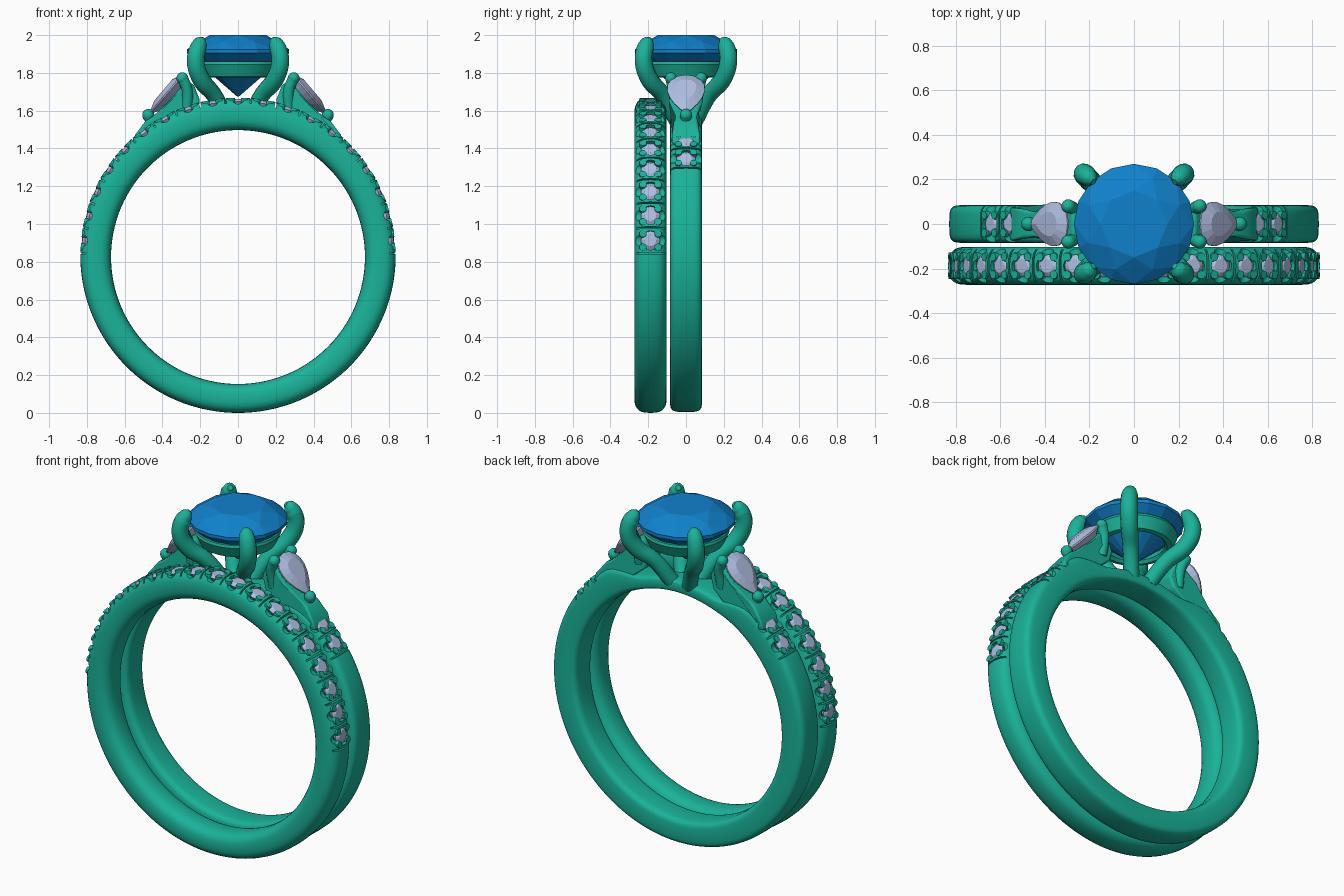
import bpy, bmesh
from math import sin, cos, pi, radians
from mathutils import Matrix, Vector

if "Cube" in bpy.data.objects:
    bpy.data.objects.remove(bpy.data.objects["Cube"])

ZC = 0.835            # height of the band centre
STEP = 9.4            # angle between small stones
BAND_Y = -0.188       # centre of the front band


def material(name, col):
    m = bpy.data.materials.new(name)
    m.diffuse_color = (*col, 1)
    m.use_nodes = True
    m.node_tree.nodes["Principled BSDF"].inputs["Base Color"].default_value = m.diffuse_color
    return m


METAL = material("metal", (0.01, 0.45, 0.32))
BLUE = material("blue_gem", (0.005, 0.22, 0.6))
PALE = material("pale_gem", (0.43, 0.51, 0.75))


def finish(bm, name, mat, smooth=True):
    bmesh.ops.recalc_face_normals(bm, faces=bm.faces)
    me = bpy.data.meshes.new(name)
    bm.to_mesh(me)
    bm.free()
    me.materials.append(mat)
    ob = bpy.data.objects.new(name, me)
    bpy.context.collection.objects.link(ob)
    if smooth:
        shade(ob)
    return ob


def activate(ob):
    bpy.ops.object.select_all(action='DESELECT')
    ob.select_set(True)
    bpy.context.view_layer.objects.active = ob


def shade(ob):
    activate(ob)
    bpy.ops.object.shade_smooth_by_angle(angle=radians(35))


def frame(deg, y, r):
    """Local frame on a band: x tangent, y across, z outward."""
    return (Matrix.Translation((0, 0, ZC)) @ Matrix.Rotation(radians(deg), 4, 'Y')
            @ Matrix.Translation((0, y, r)))


def ring(name, y, r_out, r_in, half, power, segs=144, sect=28):
    bm = bmesh.new()
    rows = []
    for i in range(segs):
        a = 2 * pi * i / segs
        ro, ri = r_out(a), r_in(a)
        row = []
        for j in range(sect):
            t = 2 * pi * j / sect
            c, s = [(1 if v > 0 else -1) * abs(v) ** (2 / power) for v in (cos(t), sin(t))]
            r = (ro + ri) / 2 + c * (ro - ri) / 2
            row.append(bm.verts.new((r * sin(a), y + s * half, ZC + r * cos(a))))
        rows.append(row)
    for i in range(segs):
        p, q = rows[i], rows[(i + 1) % segs]
        for j in range(sect):
            k = (j + 1) % sect
            bm.faces.new((p[j], p[k], q[k], q[j]))
    return finish(bm, name, METAL, False)


def cut(ob, bm):
    tool = finish(bm, "cutter", METAL, False)
    tool.hide_render = True
    mod = ob.modifiers.new("cut", 'BOOLEAN')
    mod.operation, mod.solver, mod.object = 'DIFFERENCE', 'EXACT', tool
    activate(ob)
    bpy.ops.object.modifier_apply(modifier=mod.name)
    bpy.data.objects.remove(tool)


def hull(bm, pts):
    vs = [bm.verts.new(p) for p in pts]
    bmesh.ops.convex_hull(bm, input=vs)


def circle(r, z, n, turn=0):
    return [Vector((r * cos(2 * pi * (i + turn) / n), r * sin(2 * pi * (i + turn) / n), z))
            for i in range(n)]


def cone(bm, r1, r2, depth, mat, segs=12):
    bmesh.ops.create_cone(bm, cap_ends=True, segments=segs, radius1=r1, radius2=r2,
                          depth=depth, matrix=mat)


def pave(ob, name, y, stones, slits):
    """Cut seats and side notches, then set the small stones and corner beads."""
    seats, notches, gems, beads = [bmesh.new() for _ in range(4)]
    for d in stones:
        cone(seats, 0.051, 0.051, 0.12, frame(d, y, 0.845), 20)
        cone(notches, 0.032, 0.032, 0.3,
             frame(d, y, 0.832) @ Matrix.Rotation(pi / 2, 4, 'X'), 16)
        m = frame(d, y, 0)
        pts = circle(0.032, 0.828, 8) + circle(0.051, 0.814, 16) + circle(0.028, 0.782, 8)
        hull(gems, [m @ p for p in pts])
        for sx in (-1, 1):
            for sy in (-1, 1):
                cone(beads, 0.022, 0.019, 0.05,
                     frame(d, y, 0.808) @ Matrix.Translation((sx * 0.036, sy * 0.040, 0)))
    for d in slits:
        bmesh.ops.create_cube(notches, size=1, matrix=frame(d, y, 0.85)
                              @ Matrix.Diagonal((0.009, 0.3, 0.09, 1)))
    cut(ob, seats)
    cut(ob, notches)
    shade(ob)
    finish(gems, name + "_stones", PALE, False)
    finish(beads, name + "_beads", METAL)


def tube(name, pts, radius):
    """Rounded wire through (x, y, z, scale) points."""
    cu = bpy.data.curves.new(name, 'CURVE')
    cu.dimensions = '3D'
    cu.bevel_depth, cu.bevel_resolution, cu.use_fill_caps = radius, 4, True
    cu.resolution_u = 8
    sp = cu.splines.new('BEZIER')
    sp.bezier_points.add(len(pts) - 1)
    for bp, p in zip(sp.bezier_points, pts):
        bp.co, bp.radius = p[:3], p[3]
        bp.handle_left_type = bp.handle_right_type = 'AUTO'
    ob = bpy.data.objects.new(name, cu)
    bpy.context.collection.objects.link(ob)
    activate(ob)
    bpy.ops.object.convert(target='MESH')
    ob = bpy.context.object
    ob.data.materials.clear()
    ob.data.materials.append(METAL)
    shade(ob)


def ball(name, pos, r):
    bm = bmesh.new()
    bmesh.ops.create_uvsphere(bm, u_segments=16, v_segments=10, radius=r,
                              matrix=Matrix.Translation(pos))
    finish(bm, name, METAL)


# Front band with a row of 19 small stones
def inner(a):
    return 0.672 - 0.01 * cos(a)


front = ring("front_band", BAND_Y, lambda a: 0.835, inner, 0.085, 2.7)
pave(front, "front_band", BAND_Y, [i * STEP for i in range(-9, 10)],
     [(i + 0.5) * STEP for i in range(-10, 10)])


# Main band, thinned to a bridge under the head
def main_outer(a):
    d = min(a, 2 * pi - a)
    t = min(max((d - radians(18)) / radians(18), 0), 1)
    return 0.74 + 0.09 * t * t * (3 - 2 * t)


main = ring("main_band", 0, main_outer, inner, 0.085, 4.5)
pave(main, "main_band", 0, [s * d for s in (-1, 1) for d in (42.5, 51.5)],
     [s * d for s in (-1, 1) for d in (47, 56)])

# Centre stone
bm = bmesh.new()
hull(bm, circle(0.15, 2.0, 8) + circle(0.222, 1.966, 8, 0.5) + circle(0.27, 1.925, 16)
     + circle(0.27, 1.905, 16) + circle(0.005, 1.675, 8))
finish(bm, "centre_stone", BLUE, False)

# Gallery ring under the centre stone
bm = bmesh.new()
prof = [(0.165, 1.79), (0.18, 1.775), (0.205, 1.78), (0.235, 1.845), (0.23, 1.86), (0.205, 1.86)]
rows = [[bm.verts.new(p) for p in circle(r, z, 48)] for r, z in prof]
for p, q in zip(rows, rows[1:] + rows[:1]):
    for i in range(48):
        k = (i + 1) % 48
        bm.faces.new((p[i], p[k], q[k], q[i]))
finish(bm, "gallery_ring", METAL)

# Four claws holding the centre stone
CLAW = [(0.06, 0.05, 1.55, 0.9), (0.125, 0.12, 1.68, 0.9), (0.197, 0.195, 1.77, 1),
        (0.224, 0.224, 1.86, 1), (0.212, 0.216, 1.93, 0.95), (0.196, 0.202, 1.962, 0.75),
        (0.182, 0.188, 1.978, 0.3)]
for sx in (-1, 1):
    for sy in (-1, 1):
        tube("claw", [(sx * x, sy * y, z, r) for x, y, z, r in CLAW], 0.048)

# Shoulders (x, z, half width), pear side stones and their claws
SHOULDER = [(0.56, 1.42, 0.075), (0.545, 1.472, 0.078), (0.49, 1.545, 0.06),
            (0.45, 1.57, 0.06), (0.36, 1.655, 0.08), (0.275, 1.755, 0.072),
            (0.235, 1.74, 0.06), (0.2, 1.65, 0.06), (0.225, 1.58, 0.07),
            (0.30, 1.52, 0.08), (0.44, 1.44, 0.075)]


def pear(scale, h):
    pts = []
    for i in range(18):
        t = 2 * pi * i / 18
        v = 0.125 * sin(t) * abs(cos(t / 2)) ** 0.8
        pts.append(Vector((0.132 * cos(t) * scale + 0.02 * (1 - scale), v * scale, h)))
    return pts


for s, side in ((-1, "left"), (1, "right")):
    bm = bmesh.new()
    a = [bm.verts.new((s * x, -w, z)) for x, z, w in SHOULDER]
    b = [bm.verts.new((s * x, w, z)) for x, z, w in SHOULDER]
    bm.faces.new(a)
    bm.faces.new(b[::-1])
    for i in range(len(a)):
        k = (i + 1) % len(a)
        bm.faces.new((a[i], b[i], b[k], a[k]))
    ob = finish(bm, side + "_shoulder", METAL)
    bev = ob.modifiers.new("soft_edges", 'BEVEL')
    bev.width, bev.segments = 0.012, 3

    u, n, c = Vector((-0.648, 0, 0.762)), Vector((0.762, 0, 0.648)), Vector((0.378, 0, 1.684))
    bm = bmesh.new()
    pts = []
    for p in pear(0.55, 0.03) + pear(1, 0.008) + pear(1, 0) + pear(0.25, -0.07):
        q = c + u * p.x + n * p.z
        pts.append((s * q.x, p.y, q.z))
    hull(bm, pts)
    finish(bm, side + "_pear_stone", PALE, False)

    ball(side + "_pear_tip_bead", (s * 0.475, 0, 1.577), 0.032)
    tube(side + "_pear_tip_claw", [(s * 0.48, 0, 1.575, 1), (s * 0.44, 0, 1.52, 1)], 0.028)
    for y in (-0.08, 0.08):
        ball(side + "_pear_top_bead", (s * 0.295, y, 1.772), 0.031)
        tube(side + "_pear_top_claw", [(s * 0.293, y, 1.772, 1), (s * 0.27, y * 0.85, 1.71, 1),
                                       (s * 0.27, y * 0.6, 1.6, 1)], 0.029)
